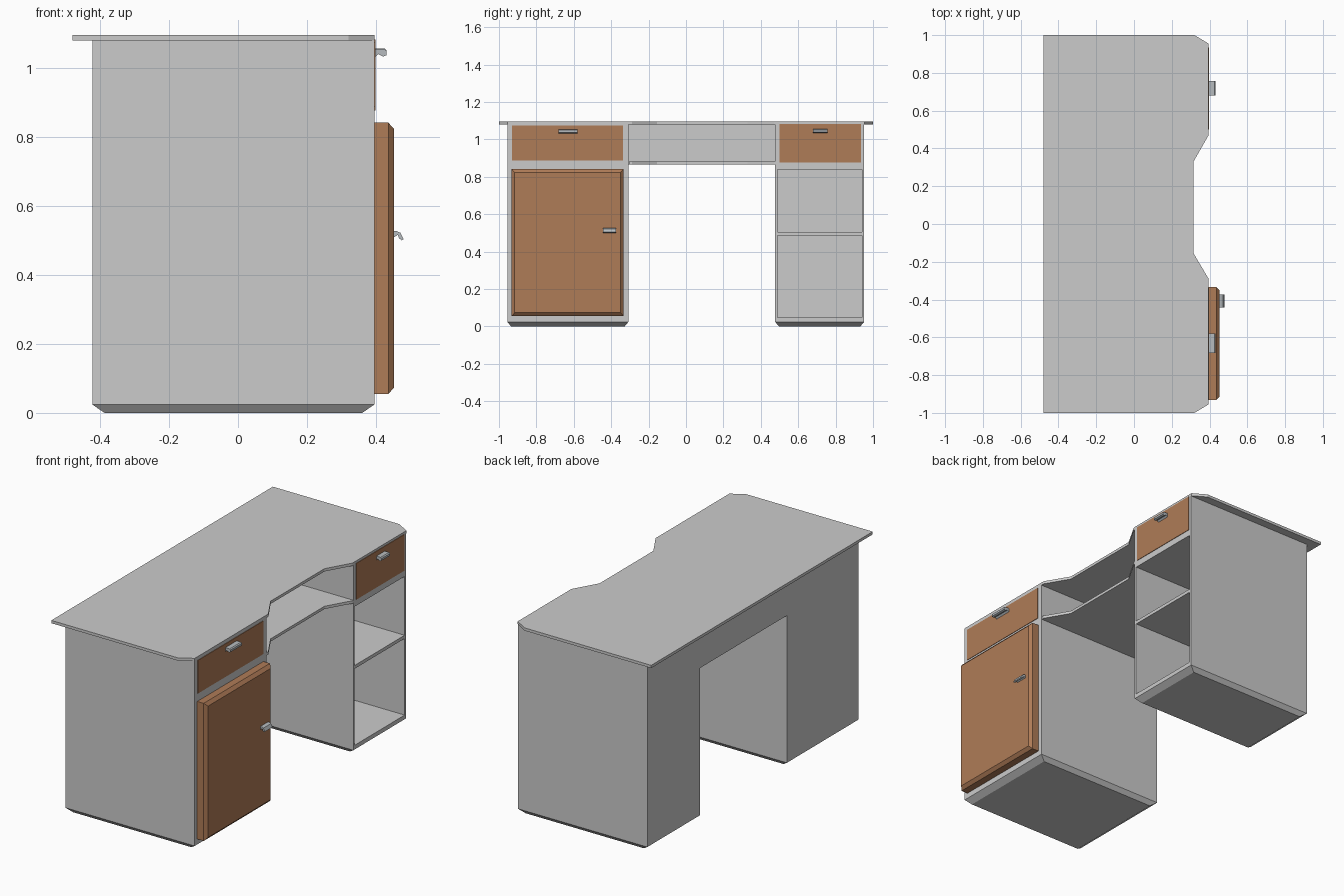
import bpy, bmesh
from mathutils import Vector

if "Cube" in bpy.data.objects:
    bpy.data.objects.remove(bpy.data.objects["Cube"])


def material(name, rgb):
    m = bpy.data.materials.new(name)
    m.diffuse_color = (*rgb, 1)
    m.use_nodes = True
    m.node_tree.nodes["Principled BSDF"].inputs["Base Color"].default_value = m.diffuse_color
    return m


GREY = material("light grey", (0.6, 0.6, 0.6))
WOOD = material("brown wood", (0.43, 0.20, 0.095))
METAL = material("handle metal", (0.47, 0.50, 0.52))


def finish(name, bm, mat):
    bmesh.ops.recalc_face_normals(bm, faces=bm.faces)
    me = bpy.data.meshes.new(name)
    bm.to_mesh(me)
    bm.free()
    me.materials.append(mat)
    ob = bpy.data.objects.new(name, me)
    bpy.context.collection.objects.link(ob)
    return ob


def prism(name, points, direction, mat):
    """Extrude a closed outline of 3D points along a direction."""
    bm = bmesh.new()
    f = bm.faces.new([bm.verts.new(p) for p in points])
    ext = bmesh.ops.extrude_face_region(bm, geom=[f])["geom"]
    verts = [v for v in ext if isinstance(v, bmesh.types.BMVert)]
    bmesh.ops.translate(bm, verts=verts, vec=Vector(direction))
    return finish(name, bm, mat)


def box(name, x, y, z, mat, axis=None, side=1, taper=(0, 0)):
    """Box from ranges; one end (axis, side) can be tapered on the other two axes."""
    bm = bmesh.new()
    bmesh.ops.create_cube(bm, size=1)
    for v in bm.verts:
        s = [1 if c > 0 else -1 for c in v.co]
        co = [r[0] if k < 0 else r[1] for r, k in zip((x, y, z), s)]
        if axis is not None and s[axis] == side:
            others = [i for i in range(3) if i != axis]
            for i, t in zip(others, taper):
                co[i] -= s[i] * t
        v.co = co
    return finish(name, bm, mat)


BACK, FRONT, MID = -0.422, 0.395, 0.315
TOP0, TOP1 = 1.080, 1.096

# Desk top with clipped front corners and a knee recess
outline = [(-0.48, -1), (0.32, -1), (FRONT, -0.955), (FRONT, -0.29), (MID, -0.155),
           (MID, 0.33), (FRONT, 0.47), (FRONT, 0.955), (0.32, 1), (-0.48, 1)]
prism("desk_top", [(x, y, TOP0) for x, y in outline], (0, 0, TOP1 - TOP0), GREY)

# Centre shelf under the top, following the same recess, and its back panel
shelf = [(BACK, -0.305), (FRONT, -0.305), (FRONT, -0.29), (MID, -0.155),
         (MID, 0.33), (FRONT, 0.47), (FRONT, 0.48), (BACK, 0.48)]
prism("centre_shelf", [(x, y, 0.865) for x, y in shelf], (0, 0, 0.016), GREY)
box("centre_back_panel", (BACK, BACK + 0.012), (-0.31, 0.48), (0.865, TOP0), GREY)

# Tapered plinths
LEFT, RIGHT = (-0.955, -0.308), (0.477, 0.952)
for name, span in (("left_plinth", LEFT), ("right_plinth", RIGHT)):
    box(name, (BACK, FRONT), span, (0.002, 0.026), GREY, axis=2, side=-1, taper=(0.035, 0.02))
    bpy.data.objects[name].location.z = -0.002

# Left closed cabinet
box("left_cabinet", (BACK, FRONT), LEFT, (0.024, TOP0), GREY)

# Right open cabinet: sides, back, floor, shelf and drawer block
for name, a in (("right_cabinet_inner_side", RIGHT[0]), ("right_cabinet_outer_side", RIGHT[1] - 0.012)):
    box(name, (BACK, FRONT), (a, a + 0.012), (0.024, TOP0), GREY)
inner = (RIGHT[0] + 0.012, RIGHT[1] - 0.012)
box("right_cabinet_back", (BACK, BACK + 0.012), inner, (0.024, TOP0), GREY)
for name, z in (("right_cabinet_floor", (0.024, 0.048)),
                ("right_cabinet_shelf", (0.485, 0.504)),
                ("right_drawer_block", (0.84, TOP0))):
    box(name, (BACK + 0.012, FRONT), inner, z, GREY)

# Drawer fronts as thin plates, and the chamfered door
box("left_drawer_front", (FRONT - 0.003, FRONT + 0.003), (-0.93, -0.338), (0.886, 1.075), WOOD)
box("right_drawer_front", (FRONT - 0.003, FRONT + 0.003), (0.50, 0.935), (0.876, 1.083), WOOD)
box("door_panel", (FRONT, 0.436), (-0.932, -0.334), (0.055, 0.841), WOOD)
box("door_bevelled_face", (0.436, 0.452), (-0.932, -0.334), (0.055, 0.841), WOOD,
    axis=0, side=1, taper=(0.016, 0.018))

# Hooked handles: one profile each, extruded sideways
drawer_profile = [(0, 0), (0.012, 0.011), (0.026, 0.004), (0.036, 0.008),
                  (0.036, 0.02), (0.03, 0.025), (0, 0.025)]
door_profile = [(0, 0.008), (0.012, 0.016), (0.016, 0.006), (0.024, 0),
                (0.029, 0.004), (0.02, 0.022), (0.008, 0.027), (0, 0.027)]
for name, prof, x, y0, y1, z in (
        ("left_drawer_handle", drawer_profile, FRONT, -0.683, -0.58, 1.029),
        ("right_drawer_handle", drawer_profile, FRONT, 0.68, 0.757, 1.031),
        ("door_handle", door_profile, 0.451, -0.443, -0.374, 0.500)):
    prism(name, [(x + px, y0, z + pz) for px, pz in prof], (0, y1 - y0, 0), METAL)
